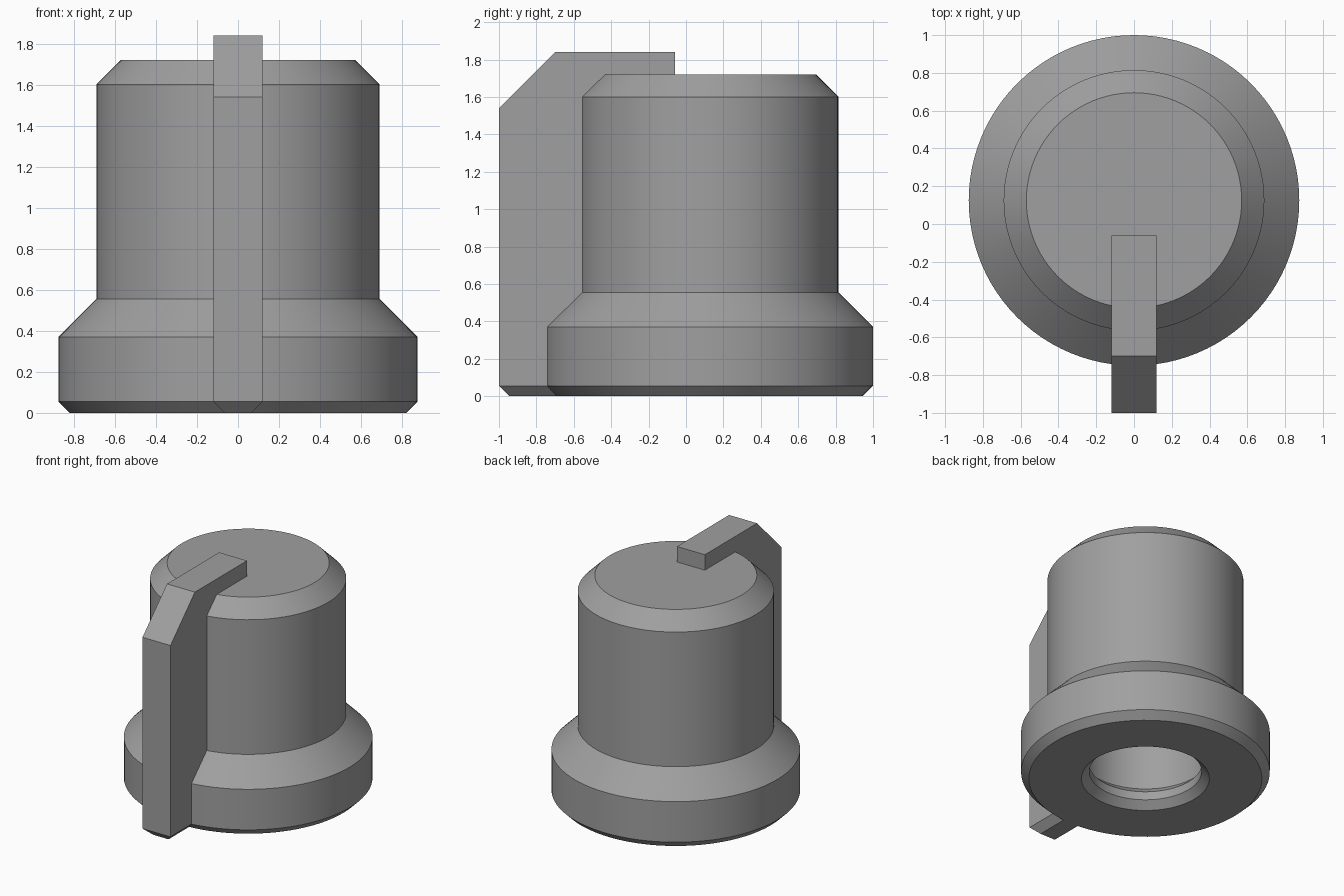
import bpy, bmesh, math

if "Cube" in bpy.data.objects:
    bpy.data.objects.remove(bpy.data.objects["Cube"])

SEGMENTS = 96
CENTRE_Y = 0.125

grey = bpy.data.materials.new("mid grey")
grey.diffuse_color = (0.35, 0.35, 0.35, 1)
grey.use_nodes = True
grey.node_tree.nodes["Principled BSDF"].inputs["Base Color"].default_value = grey.diffuse_color


def finish(name, bm):
    bmesh.ops.recalc_face_normals(bm, faces=bm.faces)
    mesh = bpy.data.meshes.new(name)
    bm.to_mesh(mesh)
    bm.free()
    mesh.materials.append(grey)
    obj = bpy.data.objects.new(name, mesh)
    bpy.context.collection.objects.link(obj)
    return obj


# Knob body: one lathe profile (radius, height), from the top down the outside
# and back up through the socket in the base
profile = [
    (0, 1.72), (0.57, 1.72), (0.69, 1.60), (0.69, 0.555), (0.875, 0.37),
    (0.875, 0.055), (0.82, 0), (0.45, 0), (0.395, 0.055), (0.395, 0.12),
    (0.45, 0.175), (0.45, 1.4), (0, 1.4),
]
bm = bmesh.new()
verts = [bm.verts.new((r, 0, z)) for r, z in profile]
edges = [bm.edges.new(pair) for pair in zip(verts, verts[1:])]
bmesh.ops.spin(bm, geom=verts + edges, cent=(0, 0, 0), axis=(0, 0, 1),
               angle=2 * math.pi, steps=SEGMENTS, use_merge=False)
bmesh.ops.remove_doubles(bm, verts=bm.verts, dist=1e-4)
bmesh.ops.translate(bm, verts=bm.verts, vec=(0, CENTRE_Y, 0))
body = finish("knob_body", bm)
body.data.polygons.foreach_set("use_smooth", [True] * len(body.data.polygons))
body.data.set_sharp_from_angle(angle=math.radians(30))

# Pointer fin: side outline (y, z) extruded across x
outline = [(-1, 0), (-1, 1.54), (-0.70, 1.84), (-0.06, 1.84),
           (-0.06, 1.68), (-0.5, 1.5), (-0.5, 0)]
bm = bmesh.new()
side = bm.faces.new([bm.verts.new((-0.12, y, z)) for y, z in outline])
moved = bmesh.ops.extrude_face_region(bm, geom=[side], use_keep_orig=True)
bmesh.ops.translate(bm, vec=(0.24, 0, 0),
                    verts=[v for v in moved["geom"] if isinstance(v, bmesh.types.BMVert)])
bmesh.ops.recalc_face_normals(bm, faces=bm.faces)
# Chamfer the front and side edges of the foot
foot = [e for e in bm.edges
        if all(v.co.z < 0.001 for v in e.verts)
        and any(v.co.y < -0.9 for v in e.verts)]
bmesh.ops.bevel(bm, geom=foot, offset=0.055, offset_type='OFFSET',
                segments=1, affect='EDGES', profile=0.5)
finish("pointer_fin", bm)
